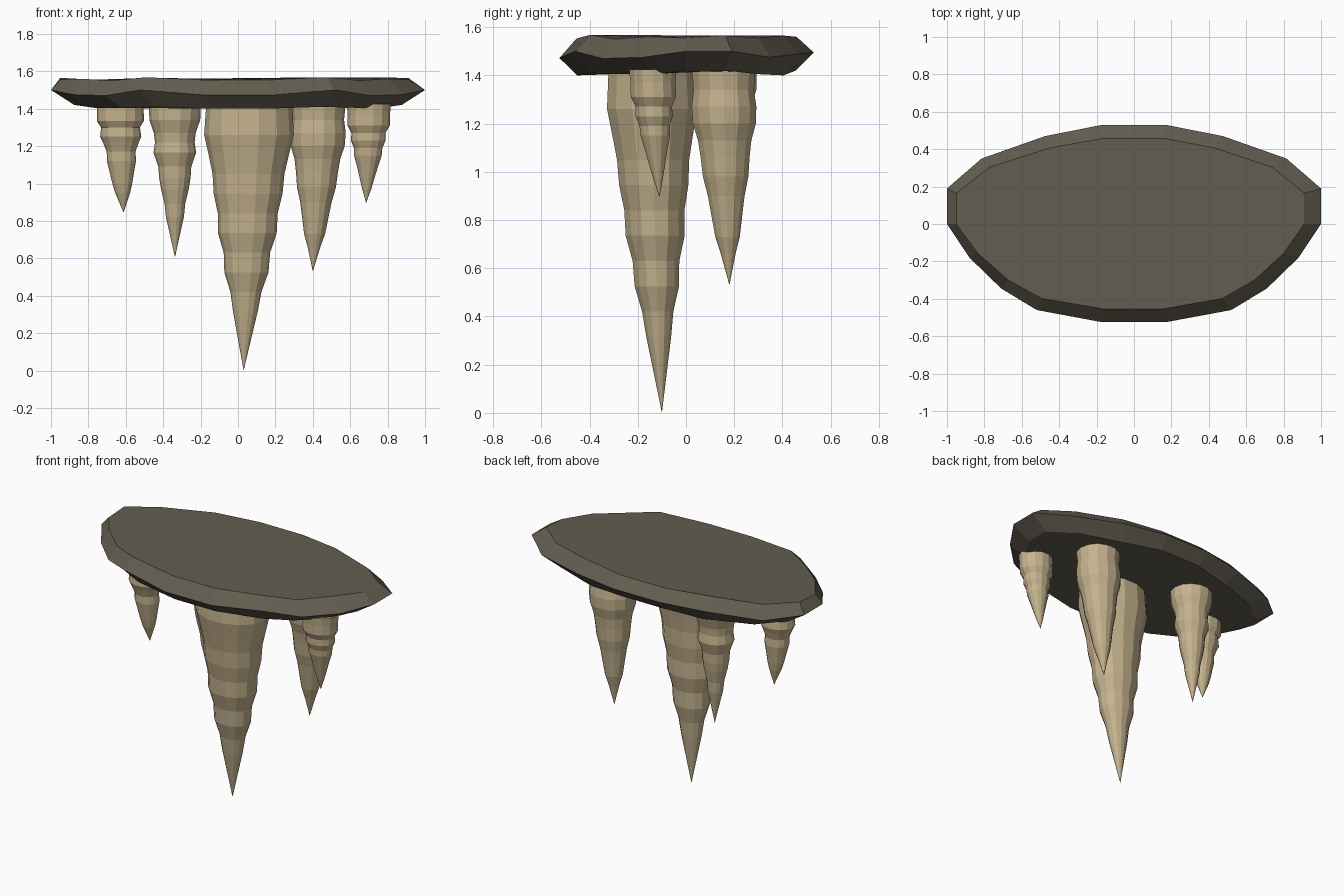
import bpy, bmesh, math

def material(name, col):
    m = bpy.data.materials.new(name)
    m.diffuse_color = (*col, 1)
    return m

ROCK = material("dark_rock", (0.125, 0.11, 0.08))
LIME = material("limestone", (0.56, 0.45, 0.27))

def loft(name, rings, mat, tip=None):
    """Skin a stack of closed rings (top to bottom), capped or ending in a tip."""
    bm = bmesh.new()
    loops = [[bm.verts.new(p) for p in r] for r in rings]
    n = len(loops[0])
    for a, b in zip(loops, loops[1:]):
        for i in range(n):
            j = (i + 1) % n
            bm.faces.new((a[i], a[j], b[j], b[i]))
    bm.faces.new(loops[0])
    if tip:
        t = bm.verts.new(tip)
        for i in range(n):
            bm.faces.new((loops[-1][i], loops[-1][(i + 1) % n], t))
    else:
        bm.faces.new(loops[-1])
    bmesh.ops.recalc_face_normals(bm, faces=bm.faces)
    me = bpy.data.meshes.new(name)
    bm.to_mesh(me)
    bm.free()
    me.materials.append(mat)
    ob = bpy.data.objects.new(name, me)
    bpy.context.collection.objects.link(ob)
    return ob

# Ceiling slab: right half of the rim, back to front: x, y, top z, middle z, bottom z
half = [(0.17, 0.53, 1.56, 1.495, 1.42), (0.475, 0.47, 1.565, 1.49, 1.40),
        (0.815, 0.35, 1.555, 1.475, 1.405), (1.0, 0.19, 1.565, 1.50, 1.42),
        (1.0, 0.0, 1.555, 1.50, 1.42), (0.88, -0.18, 1.56, 1.475, 1.405),
        (0.71, -0.345, 1.55, 1.47, 1.405), (0.52, -0.46, 1.568, 1.50, 1.41),
        (0.17, -0.525, 1.553, 1.472, 1.40)]
rim = half + [(-x, *r) for x, *r in reversed(half)]
loft("ceiling_slab", [
    [(x * (0.91 if x > 0 else 0.95), y * 0.865, t) for x, y, t, m, b in rim],
    [(x, y, m) for x, y, t, m, b in rim],
    [(x * 0.875, y * 0.86, b) for x, y, t, m, b in rim]], ROCK)

def stalactite(name, top, tip, profile, ratio=0.85, sides=14):
    """profile: (z, x radius) from the top down; the axis drifts from top to tip."""
    z0 = profile[0][0]
    rings = []
    for z, r in profile:
        t = ((z0 - z) / (z0 - tip[2])) ** 1.5
        cx = top[0] + (tip[0] - top[0]) * t
        cy = top[1] + (tip[1] - top[1]) * t
        rings.append([(cx + r * math.cos(a), cy + r * ratio * math.sin(a), z)
                      for a in (2 * math.pi * i / sides for i in range(sides))])
    loft(name, rings, LIME, tip)

# Hanging stalactites
stalactite("main_stalactite", (0.06, -0.142), (0.03, -0.10, 0),
    [(1.42, .23), (1.26, .24), (1.155, .215), (1.05, .192), (.945, .184), (.84, .160),
     (.735, .157), (.63, .124), (.525, .118), (.42, .083), (.315, .066)], 0.8)
stalactite("mid_right_stalactite", (0.43, 0.156), (0.40, 0.18, 0.53),
    [(1.42, .145), (1.34, .138), (1.27, .148), (1.20, .144), (1.13, .122), (1.06, .112),
     (.98, .104), (.90, .084), (.84, .074), (.73, .056), (.66, .034)], 0.93)
stalactite("mid_left_stalactite", (-0.338, 0.165), (-0.337, 0.18, 0.605),
    [(1.42, .138), (1.34, .136), (1.27, .112), (1.22, .106), (1.165, .114), (1.09, .088),
     (1.03, .084), (.97, .074), (.89, .055), (.82, .048), (.75, .032)], 0.95)
stalactite("small_left_stalactite", (-0.63, -0.07), (-0.612, -0.05, 0.845),
    [(1.42, .125), (1.335, .126), (1.30, .104), (1.25, .110), (1.22, .096), (1.17, .077),
     (1.12, .078), (1.05, .063), (1.00, .053), (.95, .040)], 0.88)
stalactite("small_right_stalactite", (0.70, -0.138), (0.685, -0.11, 0.895),
    [(1.425, .118), (1.37, .113), (1.31, .113), (1.27, .091), (1.23, .093), (1.19, .076),
     (1.15, .074), (1.09, .056), (1.03, .040), (.97, .024)], 0.85)
